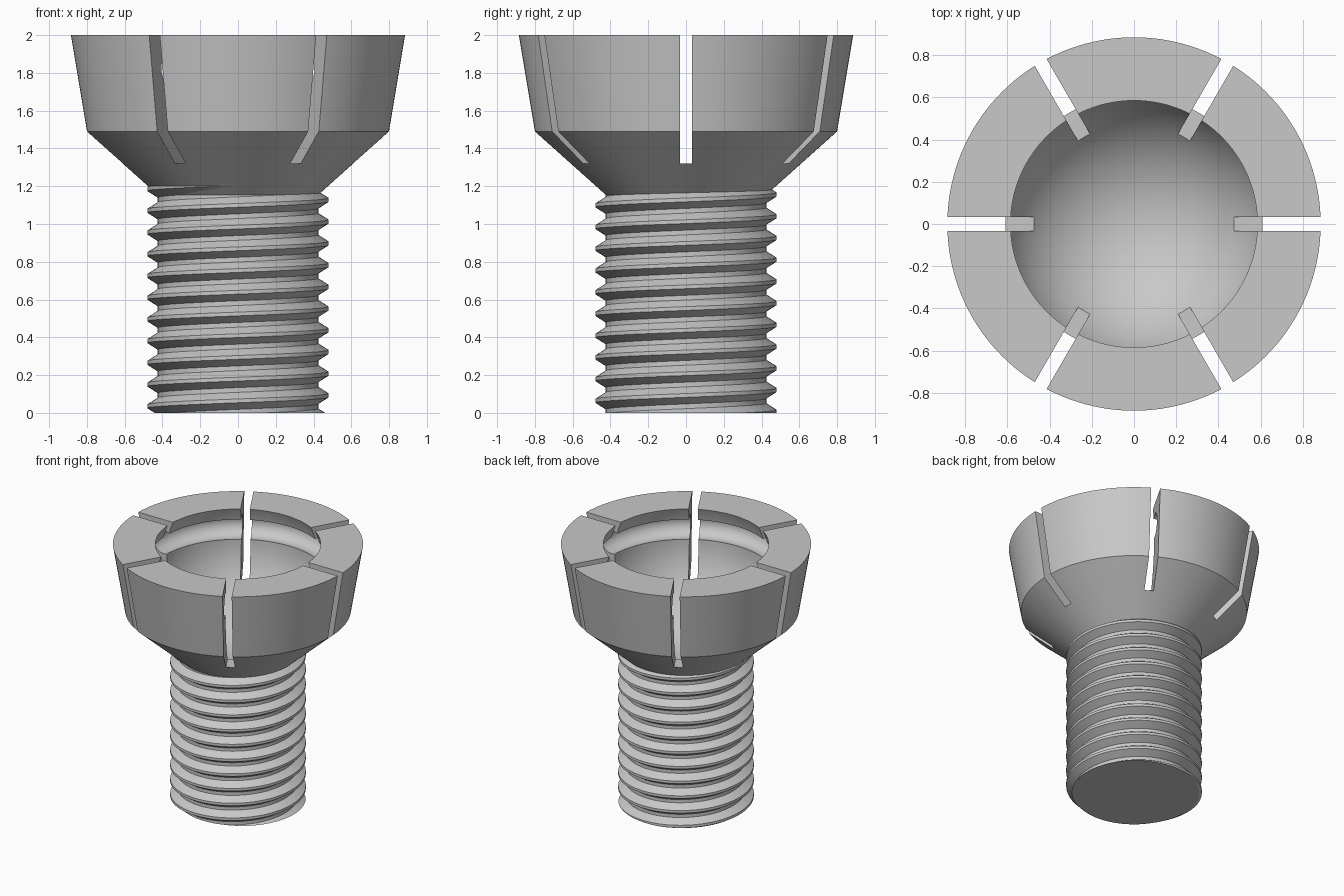
import bpy, bmesh
from math import sin, cos, acos, asin, atan2, pi, hypot

cube = bpy.data.objects.get("Cube")
if cube:
    bpy.data.objects.remove(cube, do_unlink=True)

steel = bpy.data.materials.new("plain_grey_metal")
steel.use_nodes = True
GREY = (0.58, 0.58, 0.58, 1)
steel.diffuse_color = GREY
steel.node_tree.nodes["Principled BSDF"].inputs["Base Color"].default_value = GREY


def make_object(name, bm):
    bmesh.ops.recalc_face_normals(bm, faces=bm.faces)
    mesh = bpy.data.meshes.new(name)
    bm.to_mesh(mesh)
    bm.free()
    mesh.materials.append(steel)
    obj = bpy.data.objects.new(name, mesh)
    bpy.context.collection.objects.link(obj)
    return obj


def shade(obj):
    bpy.ops.object.select_all(action='DESELECT')
    obj.select_set(True)
    bpy.context.view_layer.objects.active = obj
    bpy.ops.object.shade_smooth_by_angle(angle=pi / 7)


def arc(cx, cz, radius, start, end, steps):
    angles = [start + (end - start) * i / steps for i in range(steps + 1)]
    return [(cx + radius * cos(a), cz + radius * sin(a)) for a in angles]


# Socket head: revolved shell with a ball cavity and a ring groove inside
ball_z, ball_r = 1.746, 0.638
ring_x, ring_z, ring_r = 0.665, 1.825, 0.09
dist = hypot(ring_x, ring_z - ball_z)
tilt = atan2(ring_z - ball_z, ring_x)
ball_gap = acos((ball_r**2 + dist**2 - ring_r**2) / (2 * ball_r * dist))
ring_gap = pi - acos((ring_r**2 + dist**2 - ball_r**2) / (2 * ring_r * dist))

profile = [(0, 1.05), (0.41, 1.05), (0.41, 1.141), (0.80, 1.49), (0.885, 2)]
profile += arc(0, ball_z, ball_r, asin((2 - ball_z) / ball_r), tilt + ball_gap, 6)
profile += arc(ring_x, ring_z, ring_r, tilt + ring_gap, tilt - ring_gap, 20)[1:-1]
profile += arc(0, ball_z, ball_r, tilt - ball_gap, -pi / 2, 32)

bm = bmesh.new()
verts = [bm.verts.new((x, 0, z)) for x, z in profile]
edges = [bm.edges.new(pair) for pair in zip(verts, verts[1:])]
bmesh.ops.spin(bm, geom=verts + edges, cent=(0, 0, 0), axis=(0, 0, 1),
               angle=2 * pi, steps=144)
bmesh.ops.remove_doubles(bm, verts=bm.verts, dist=0.0001)
head = make_object("socket_head", bm)

# Three slots cut right across the head make six jaws
cutters = []
for i in range(3):
    bm = bmesh.new()
    bmesh.ops.create_cube(bm, size=1)
    bmesh.ops.scale(bm, vec=(2.4, 0.065, 1), verts=bm.verts)
    cutter = make_object("slot_cutter", bm)
    cutter.location.z = 1.82
    cutter.rotation_euler.z = i * pi / 3
    cutter.hide_render = True
    cutters.append(cutter)
    mod = head.modifiers.new("slot", 'BOOLEAN')
    mod.operation = 'DIFFERENCE'
    mod.solver = 'EXACT'
    mod.object = cutter

bpy.context.view_layer.update()
graph = bpy.context.evaluated_depsgraph_get()
cut_mesh = bpy.data.meshes.new_from_object(head.evaluated_get(graph))
head.modifiers.clear()
head.data = cut_mesh
for cutter in cutters:
    bpy.data.objects.remove(cutter, do_unlink=True)
shade(head)

# Threaded stem: tooth section swept along a right-hand helix
PITCH, STEPS = 0.115, 96
tooth = [(0.425, -0.045), (0.48, -0.01), (0.48, 0.01), (0.425, 0.045), (0.425, 0.07)]
bm = bmesh.new()
previous = None
for i in range(-11 * STEPS, STEPS * 3 // 2 + 1):
    a = 2 * pi * i / STEPS
    rise = 1.1275 + PITCH * i / STEPS
    row = [bm.verts.new((r * cos(a), r * sin(a), rise + dz)) for r, dz in tooth]
    if previous:
        for j in range(len(tooth) - 1):
            bm.faces.new((previous[j], row[j], row[j + 1], previous[j + 1]))
    previous = row
bmesh.ops.remove_doubles(bm, verts=bm.verts, dist=0.0001)

# Trim the stem flat at the foot and inside the head, then close the foot
for height, side in ((1.2, 1), (0, -1)):
    cut = bmesh.ops.bisect_plane(
        bm, geom=bm.verts[:] + bm.edges[:] + bm.faces[:], dist=0.00001,
        plane_co=(0, 0, height), plane_no=(0, 0, side), clear_outer=True)
rim = [e for e in cut["geom_cut"] if isinstance(e, bmesh.types.BMEdge)]
bmesh.ops.edgeloop_fill(bm, edges=rim)
shade(make_object("threaded_stem", bm))
